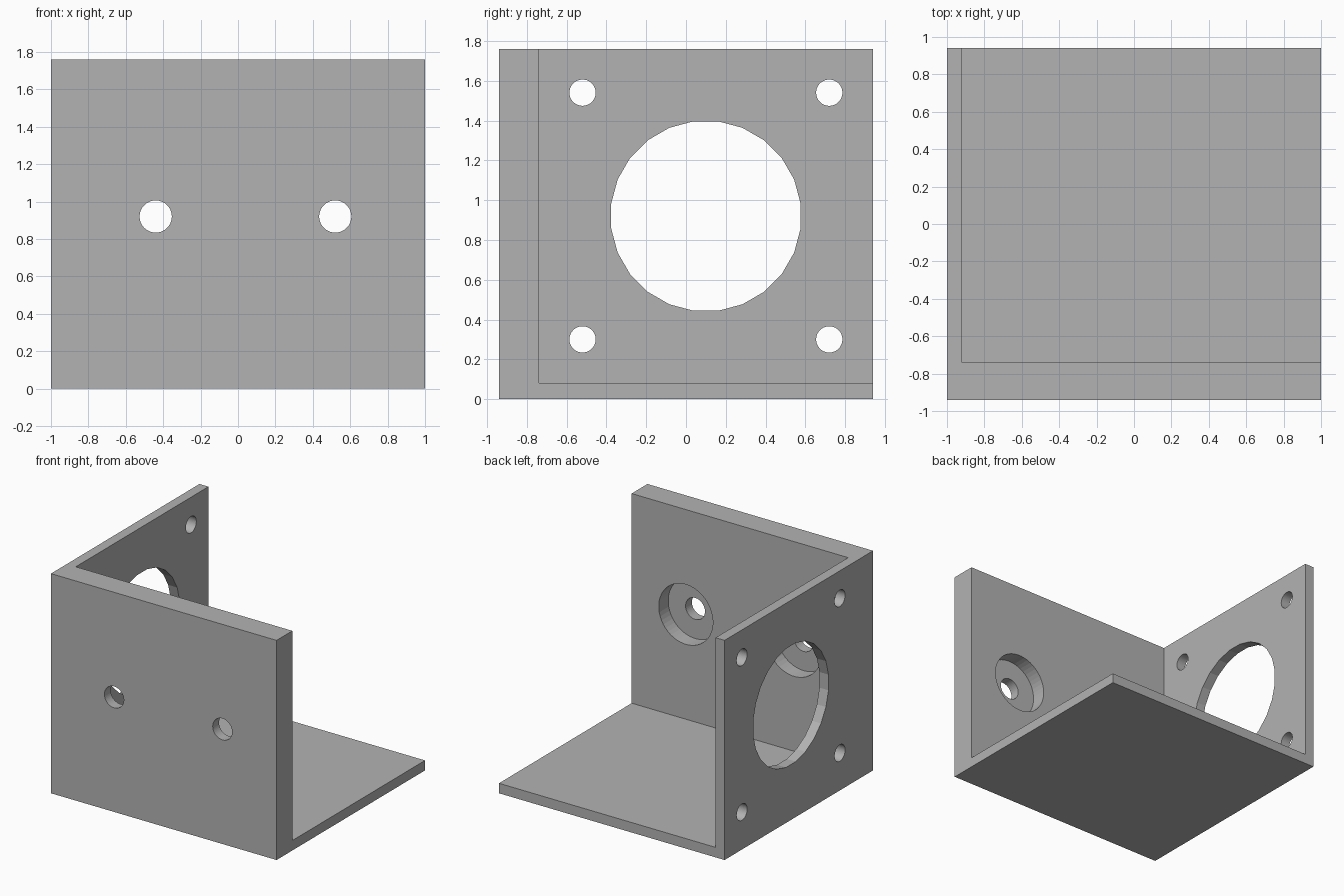
import bpy
import math
from mathutils import Matrix, Vector

cube = bpy.data.objects.get("Cube")
if cube:
    bpy.data.objects.remove(cube, do_unlink=True)

# Overall size and wall thicknesses
HALF_X, HALF_Y, HEIGHT = 1.0, 0.94, 1.76
SIDE_WALL, FRONT_WALL, FLOOR = 0.08, 0.20, 0.08
MID_Z = 0.92
BORE_DEPTH = 0.12
INNER_Y = FRONT_WALL - HALF_Y

grey = bpy.data.materials.new("plain grey")
grey.use_nodes = True
grey.diffuse_color = (0.45, 0.45, 0.45, 1)
grey.node_tree.nodes["Principled BSDF"].inputs["Base Color"].default_value = (0.45, 0.45, 0.45, 1)


def box(name, low, high):
    low, high = Vector(low), Vector(high)
    bpy.ops.mesh.primitive_cube_add(size=1)
    obj = bpy.context.object
    obj.name = name
    size = high - low
    obj.data.transform(Matrix.Translation((low + high) / 2) @ Matrix.Diagonal((*size, 1)))
    return obj


def cylinder(name, center, radius, depth, axis, sides=48):
    """Cylinder along x or y, with a flat side centred on the top."""
    bpy.ops.mesh.primitive_cylinder_add(vertices=sides, radius=radius, depth=depth)
    obj = bpy.context.object
    obj.name = name
    turn = Matrix.Rotation(math.pi / sides, 4, 'Z')
    tilt = Matrix.Rotation(math.pi / 2, 4, 'Y' if axis == 'x' else 'X')
    obj.data.transform(Matrix.Translation(center) @ tilt @ turn)
    return obj


def cut(target, cutter):
    mod = target.modifiers.new(cutter.name, 'BOOLEAN')
    mod.operation = 'DIFFERENCE'
    mod.solver = 'EXACT'
    mod.object = cutter
    cutter.hide_render = True
    bpy.context.view_layer.objects.active = target
    bpy.ops.object.modifier_apply(modifier=mod.name)
    bpy.data.objects.remove(cutter, do_unlink=True)


# Three-walled bracket: a block with its open corner removed
bracket = box("corner_bracket", (-HALF_X, -HALF_Y, 0), (HALF_X, HALF_Y, HEIGHT))
cut(bracket, box("open_corner", (SIDE_WALL - HALF_X, INNER_Y, FLOOR), (2, 2, 3)))

# Large opening and four corner holes in the side wall
cut(bracket, cylinder("large_opening", (-HALF_X, 0.10, MID_Z), 0.48, 0.4, 'x', 24))
for y in (-0.52, 0.72):
    for z in (0.30, 1.54):
        # Holes stay within the thin side wall, clear of the front wall
        cut(bracket, cylinder("corner_hole", (-HALF_X, y, z), 0.066, 0.4, 'x'))

# Two counterbored screw holes in the front wall
for x in (-0.44, 0.52):
    cut(bracket, cylinder("screw_hole", (x, -HALF_Y, MID_Z), 0.086, 0.8, 'y'))
    cut(bracket, cylinder("counterbore", (x, INNER_Y, MID_Z), 0.24, 2 * BORE_DEPTH, 'y'))

bracket.data.materials.clear()
bracket.data.materials.append(grey)
for face in bracket.data.polygons:
    face.material_index = 0
    face.use_smooth = False
